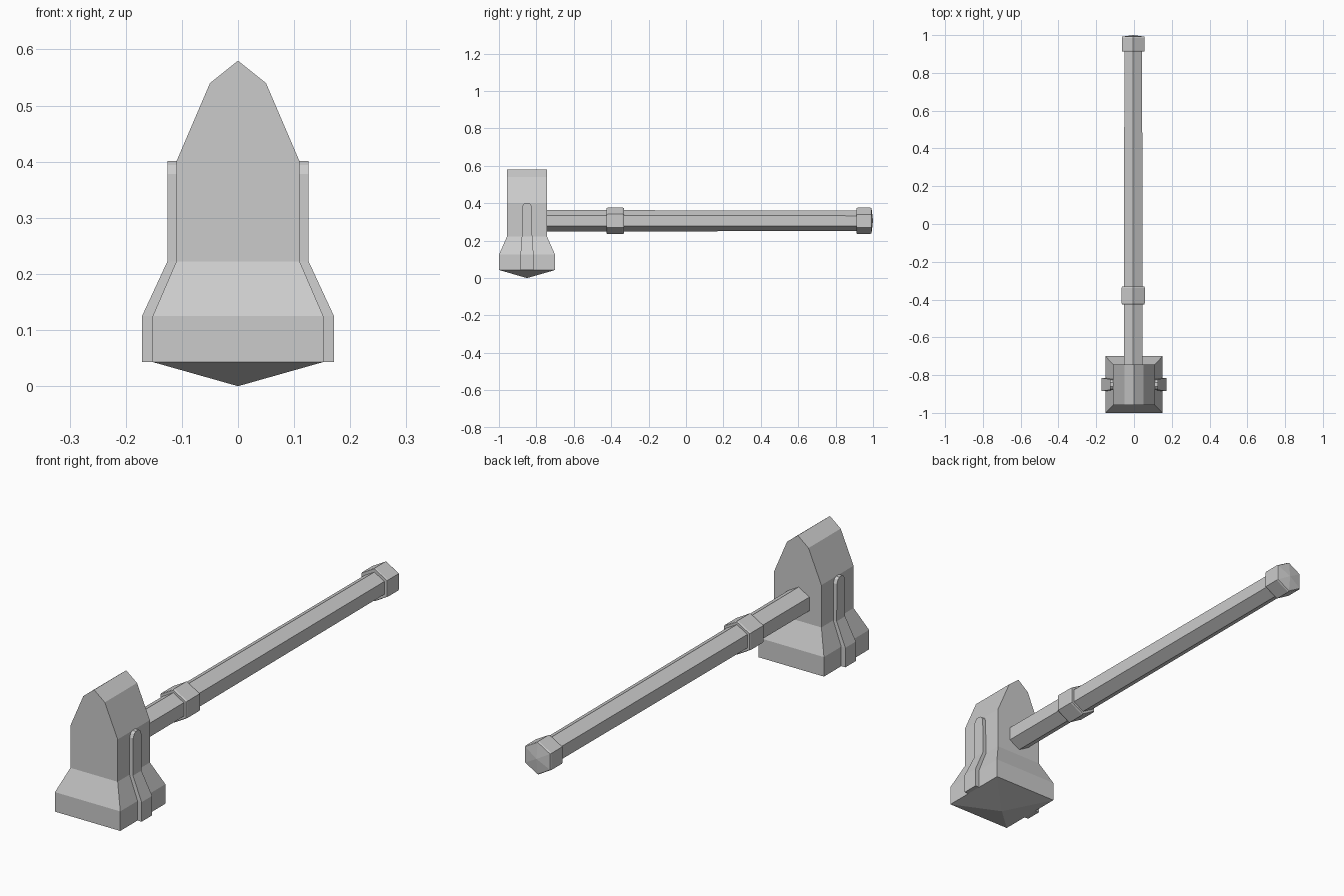
import bpy, bmesh
from math import cos, sin, pi

if "Cube" in bpy.data.objects:
    bpy.data.objects.remove(bpy.data.objects["Cube"])


def loft(name, rings):
    """Skin a list of equally sized point rings, cap both ends, flat shaded."""
    bm = bmesh.new()
    loops = [[bm.verts.new(p) for p in ring] for ring in rings]
    n = len(loops[0])
    for a, b in zip(loops, loops[1:]):
        for i in range(n):
            j = (i + 1) % n
            bm.faces.new((a[i], a[j], b[j], b[i]))
    bm.faces.new(loops[0])
    bm.faces.new(loops[-1])
    bmesh.ops.remove_doubles(bm, verts=bm.verts, dist=0.0005)
    bmesh.ops.recalc_face_normals(bm, faces=bm.faces)
    mesh = bpy.data.meshes.new(name)
    bm.to_mesh(mesh)
    bm.free()
    obj = bpy.data.objects.new(name, mesh)
    bpy.context.collection.objects.link(obj)
    return obj


HEAD_Y = -0.85


def rect(z, x0, x1, hy):
    return [(x0, HEAD_Y - hy, z), (x1, HEAD_Y - hy, z),
            (x1, HEAD_Y + hy, z), (x0, HEAD_Y + hy, z)]


def hex_bar(name, stations, cx=-0.004, cz=0.306):
    """Hexagonal bar along y from (y, radius) stations, corners up and down."""
    angles = [pi / 2 + k * pi / 3 for k in range(6)]
    return loft(name, [[(cx + r * cos(a), y, cz + r * sin(a)) for a in angles]
                       for y, r in stations])


# Hammer head: pointed striking face, flared block, wedge-shaped top
loft("hammer_head", [rect(z, -hx, hx, hy) for z, hx, hy in (
    (0.0, 0, 0), (0.043, 0.152, 0.15), (0.125, 0.152, 0.15),
    (0.222, 0.11, 0.107), (0.40, 0.11, 0.107),
    (0.54, 0.05, 0.107), (0.58, 0, 0.107))])

# Raised strips with rounded tops on both cheeks of the head
strip = ((0.043, 0.171, 0.035), (0.125, 0.171, 0.035), (0.222, 0.126, 0.028),
         (0.378, 0.126, 0.027), (0.394, 0.126, 0.020), (0.401, 0.126, 0.010))
for side, label in ((1, "right"), (-1, "left")):
    loft(f"cheek_strip_{label}",
         [rect(z, side * (x - 0.035), side * x, hy) for z, x, hy in strip])

# Handle shaft, collar and pommel with a slightly pointed end
hex_bar("handle", ((-0.76, 0.058), (-0.38, 0.057), (0.95, 0.054)))
hex_bar("collar", ((-0.425, 0.068), (-0.418, 0.071),
                   (-0.339, 0.071), (-0.332, 0.068)))
hex_bar("pommel", ((0.912, 0.068), (0.918, 0.070), (0.986, 0.070),
                   (0.992, 0.067), (1.0, 0.0)))
